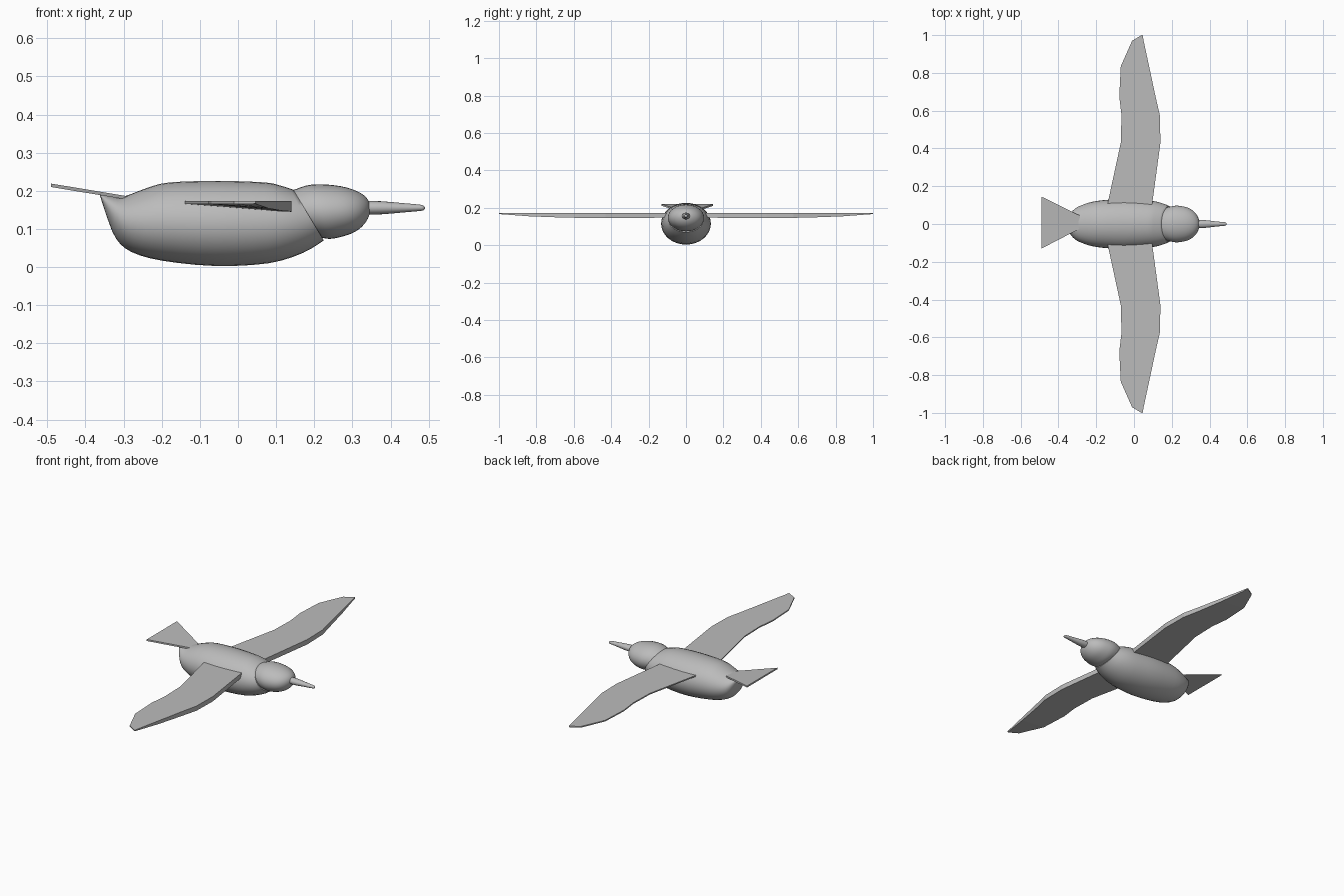
import bpy, bmesh, math

if "Cube" in bpy.data.objects:
    bpy.data.objects.remove(bpy.data.objects["Cube"])

grey = bpy.data.materials.new("plain grey")
grey.diffuse_color = (0.5, 0.5, 0.5, 1)
grey.use_nodes = True
grey.node_tree.nodes["Principled BSDF"].inputs["Base Color"].default_value = grey.diffuse_color


def finish(name, bm, smooth=False):
    bmesh.ops.recalc_face_normals(bm, faces=bm.faces)
    mesh = bpy.data.meshes.new(name)
    bm.to_mesh(mesh)
    bm.free()
    mesh.materials.append(grey)
    ob = bpy.data.objects.new(name, mesh)
    bpy.context.collection.objects.link(ob)
    if smooth:
        bpy.ops.object.select_all(action='DESELECT')
        ob.select_set(True)
        bpy.context.view_layer.objects.active = ob
        bpy.ops.object.shade_smooth_by_angle(angle=math.radians(50))
    return ob


def spline(a, b, c, d, t):
    return tuple(0.5 * (2 * q + (r - p) * t + (2 * p - 5 * q + 4 * r - s) * t * t
                        + (3 * q - p - 3 * r + s) * t ** 3)
                 for p, q, r, s in zip(a, b, c, d))


def loft(name, rings, sides=32, steps=3):
    """Elliptical rings: top x, top z, bottom x, bottom z, half width."""
    n = len(rings)
    fine = []
    for i in range(n - 1):
        ctrl = [rings[max(0, min(n - 1, j))] for j in range(i - 1, i + 3)]
        fine += [spline(*ctrl, k / steps) for k in range(steps)]
    fine.append(rings[-1])
    bm = bmesh.new()
    loops = []
    for tx, tz, bx, bz, w in fine:
        loop = []
        for k in range(sides):
            a = 2 * math.pi * k / sides
            c = math.cos(a)
            loop.append(bm.verts.new(((tx + bx) / 2 + (tx - bx) / 2 * c,
                                      w * math.sin(a),
                                      (tz + bz) / 2 + (tz - bz) / 2 * c)))
        loops.append(loop)
    for p, q in zip(loops, loops[1:]):
        for k in range(sides):
            m = (k + 1) % sides
            bm.faces.new((p[k], p[m], q[m], q[k]))
    bm.faces.new(loops[0])
    bm.faces.new(loops[-1])
    return finish(name, bm, True)


# Plump body, ending in a slanted rump and a slanted neck
loft("body", [
    (-0.365, 0.194, -0.362, 0.188, 0.015),
    (-0.335, 0.187, -0.345, 0.135, 0.050),
    (-0.300, 0.185, -0.320, 0.075, 0.083),
    (-0.240, 0.207, -0.280, 0.040, 0.106),
    (-0.180, 0.222, -0.200, 0.017, 0.123),
    (-0.050, 0.226, -0.060, 0.003, 0.133),
    (0.070, 0.222, 0.080, 0.010, 0.125),
    (0.110, 0.214, 0.170, 0.037, 0.113),
    (0.145, 0.203, 0.225, 0.070, 0.094)])

# Rounded head
loft("head", [
    (0.140, 0.200, 0.220, 0.077, 0.088),
    (0.180, 0.214, 0.240, 0.074, 0.096),
    (0.220, 0.217, 0.265, 0.078, 0.096),
    (0.270, 0.212, 0.300, 0.089, 0.086),
    (0.310, 0.200, 0.325, 0.106, 0.066),
    (0.336, 0.183, 0.341, 0.128, 0.037),
    (0.348, 0.161, 0.348, 0.153, 0.005)])

# Tapered beak with a blunt tip
loft("beak", [
    (0.330, 0.173, 0.330, 0.138, 0.021),
    (0.370, 0.173, 0.370, 0.138, 0.021),
    (0.430, 0.168, 0.430, 0.143, 0.014),
    (0.475, 0.164, 0.475, 0.147, 0.010),
    (0.486, 0.161, 0.486, 0.149, 0.007),
    (0.490, 0.157, 0.490, 0.153, 0.002)], sides=16)

# Wings: flat on top, thick leading edge and thin trailing edge
# y, trailing x, leading x, leading bottom z
STATIONS = [
    (0.060, -0.150, 0.090, 0.147),
    (0.430, -0.070, 0.140, 0.145),
    (0.575, -0.066, 0.137, 0.146),
    (0.675, -0.078, 0.114, 0.148),
    (0.835, -0.070, 0.080, 0.154),
    (0.970, -0.010, 0.051, 0.164),
    (1.000, 0.040, 0.046, 0.167)]
for name, side in (("left_wing", 1), ("right_wing", -1)):
    bm = bmesh.new()
    quads = [[bm.verts.new(co) for co in (
        (tx, side * y, 0.173), (lx, side * y, 0.173),
        (lx, side * y, lz), (tx, side * y, 0.166))]
        for y, tx, lx, lz in STATIONS]
    for p, q in zip(quads, quads[1:]):
        for k in range(4):
            m = (k + 1) % 4
            bm.faces.new((p[k], p[m], q[m], q[k]))
    bm.faces.new(quads[0])
    bm.faces.new(quads[-1])
    finish(name, bm)

# Fanned tail plate, tilted up towards the back
bm = bmesh.new()
outline = [(-0.49, 0.145, 0.219), (-0.49, -0.130, 0.219),
           (-0.285, -0.024, 0.185), (-0.285, 0.044, 0.185)]
top = [bm.verts.new(p) for p in outline]
low = [bm.verts.new((x, y, z - 0.009)) for x, y, z in outline]
bm.faces.new(top)
bm.faces.new(low)
for k in range(4):
    m = (k + 1) % 4
    bm.faces.new((top[k], top[m], low[m], low[k]))
finish("tail", bm)
